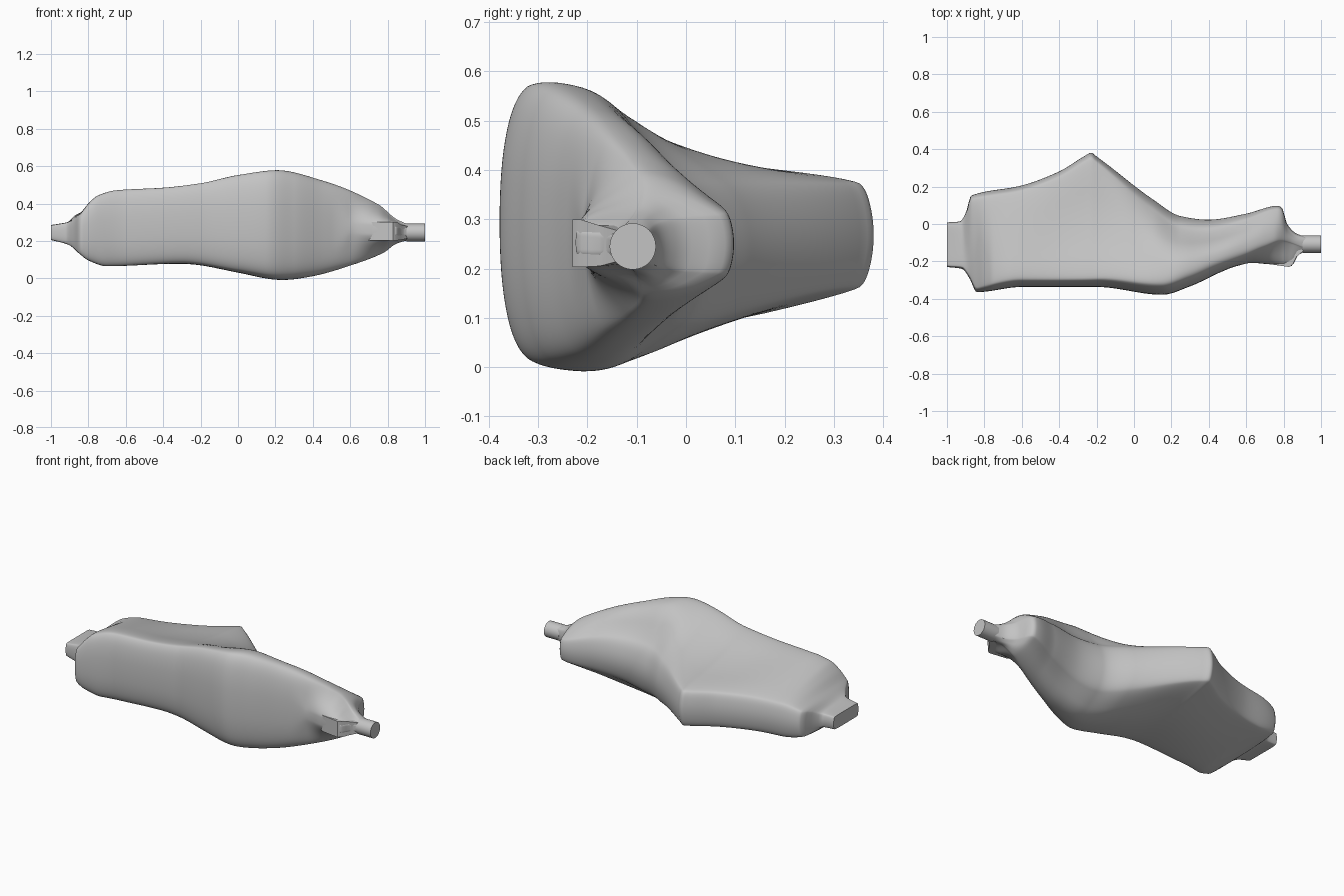
import bpy
import bmesh
import math
from mathutils import Vector, Matrix

default_cube = bpy.data.objects.get("Cube")
if default_cube:
    bpy.data.objects.remove(default_cube, do_unlink=True)

grey = bpy.data.materials.new("plain grey")
grey.use_nodes = True
grey.diffuse_color = (.55, .55, .55, 1)
grey.node_tree.nodes["Principled BSDF"].inputs["Base Color"].default_value = grey.diffuse_color


def make_curve(points):
    """Return a smooth function through the points that never overshoots them."""
    xs = [p[0] for p in points]
    ys = [p[1] for p in points]
    steps = [(ys[i + 1] - ys[i]) / (xs[i + 1] - xs[i]) for i in range(len(xs) - 1)]
    slopes = [steps[0]]
    for before, after in zip(steps, steps[1:]):
        same_direction = before * after > 0
        slopes.append(2 * before * after / (before + after) if same_direction else 0)
    slopes.append(steps[-1])

    def evaluate(x):
        i = 0
        while i < len(steps) - 1 and x > xs[i + 1]:
            i += 1
        width = xs[i + 1] - xs[i]
        t = (x - xs[i]) / width
        start = ys[i] + width * slopes[i] * t
        rise = steps[i] - slopes[i]
        bend = slopes[i] + slopes[i + 1] - 2 * steps[i]
        return start + width * (rise * t * t + bend * t * t * (t - 1))

    return evaluate


# Outlines along the length: plan edges, then heights at the front and back
front_edge = make_curve([(-1, -.23), (-.92, -.24), (-.88, -.29), (-.84, -.365), (-.6, -.338),
                         (-.2, -.338), (.15, -.38), (.3, -.335), (.45, -.265), (.6, -.2),
                         (.7, -.15), (.8, -.11), (.93, -.14)])
back_edge = make_curve([(-1, .01), (-.93, .015), (-.9, .06), (-.87, .155), (-.6, .21),
                        (-.4, .285), (-.26, .37), (-.23, .385), (-.2, .365), (.1, .14),
                        (.25, .05), (.4, .03), (.6, .06), (.77, .1), (.79, .09),
                        (.82, 0), (.87, -.05), (.93, -.07)])
front_top = make_curve([(-1, .285), (-.9, .305), (-.85, .34), (-.8, .405), (-.75, .45),
                        (-.65, .48), (-.4, .495), (-.2, .52), (0, .565), (.2, .588),
                        (.45, .53), (.75, .4), (.85, .315), (.93, .28)])
front_low = make_curve([(-1, .205), (-.9, .175), (-.85, .13), (-.8, .09), (-.7, .057),
                        (-.3, .075), (0, .03), (.23, -.004), (.4, .012), (.6, .065),
                        (.78, .135), (.85, .19), (.93, .21)])
back_top = make_curve([(-1, .285), (-.92, .29), (-.87, .34), (-.75, .37), (-.23, .383),
                       (.25, .4), (.5, .39), (.78, .32), (.93, .28)])
back_low = make_curve([(-1, .205), (-.92, .2), (-.87, .17), (-.75, .15), (-.23, .152),
                       (.25, .06), (.5, .11), (.78, .18), (.93, .21)])

# Swelling of the top and underside, and of the front at the narrow end
top_bulge = make_curve([(-1, 0), (-.7, .005), (-.2, -.03), (0, -.005), (.25, .06),
                        (.45, .045), (.7, .02), (.93, 0)])
low_bulge = make_curve([(-1, 0), (-.7, .012), (-.2, .035), (.25, .04), (.7, .02), (.93, 0)])
nose = make_curve([(-1, 0), (.5, 0), (.6, .013), (.7, .064), (.8, .113), (.84, .11),
                   (.88, .04), (.93, 0)])
back_roundness = make_curve([(-1, .2), (-.25, .2), (.1, .28), (.5, .25), (.78, .2), (.93, .2)])


def cross_section(x):
    """A wedge with a tall front, a short back and rounded corners."""
    yf, yb = front_edge(x), back_edge(x)
    upper, lower = front_top(x), front_low(x)
    rear_upper, rear_lower = back_top(x), back_low(x)
    lean = (upper - lower) / 10
    corner = (rear_upper - rear_lower) * back_roundness(x)
    centre = (upper + lower) / 2
    # The flat of the front narrows to the bracket width as the nose grows
    flank = max(min(.05, lean * 2.5), lean * 2.5 - nose(x) * 4)

    def half(z_front, z_back, bulge, side):
        return [
            (yf - nose(x) + lean * .12, centre + side * flank),
            (yf + lean * .55, z_front - side * lean * .7),
            (yf + lean * 1.3, z_front),
            ((yf + yb) / 2, (z_front + z_back) / 2 + side * bulge),
            (yb - corner, z_back),
            (yb - corner * .35, z_back - side * corner * .5),
        ]

    loop = [(yf - nose(x), centre)] + half(upper, rear_upper, top_bulge(x), 1)
    loop += [(yb, (rear_upper + rear_lower) / 2)]
    loop += half(lower, rear_lower, low_bulge(x), -1)[::-1]
    loop = [Vector(p) for p in loop]
    for _ in range(3):
        cut = []
        for a, b in zip(loop, loop[1:] + loop[:1]):
            cut += [a.lerp(b, .25), a.lerp(b, .75)]
        loop = cut
    return [(x, p.x, p.y) for p in loop]


def finish(bm, name, angle=40):
    """Turn the mesh into a smoothly shaded object of the one colour."""
    bmesh.ops.recalc_face_normals(bm, faces=bm.faces)
    mesh = bpy.data.meshes.new(name)
    bm.to_mesh(mesh)
    bm.free()
    mesh.materials.append(grey)
    obj = bpy.data.objects.new(name, mesh)
    bpy.context.collection.objects.link(obj)
    bpy.ops.object.select_all(action='DESELECT')
    obj.select_set(True)
    bpy.context.view_layer.objects.active = obj
    bpy.ops.object.shade_smooth_by_angle(angle=math.radians(angle))


# Main body, lofted along the length with its flat right-hand tab
bm = bmesh.new()
count = 200
rings = []
for i in range(count + 1):
    x = -1 + 1.93 * i / count
    rings.append([bm.verts.new(p) for p in cross_section(x)])
for ring, following in zip(rings, rings[1:]):
    for j in range(len(ring)):
        k = (j + 1) % len(ring)
        bm.faces.new((ring[j], ring[k], following[k], following[j]))
bm.faces.new(rings[0])
bm.faces.new(rings[-1])
finish(bm, "body", 60)

# Flat wedge that joins the narrow end to the nozzle
bm = bmesh.new()
plan = [(.66, -.17), (.72, -.214), (.83, -.23), (.85, -.215), (.87, -.175), (.91, -.14),
        (.91, -.076), (.87, -.06), (.75, -.04)]
base = bm.faces.new([bm.verts.new((x, y, .203)) for x, y in plan])
raised = bmesh.ops.extrude_face_region(bm, geom=[base])
for v in raised["geom"]:
    if isinstance(v, bmesh.types.BMVert):
        v.co.z = .3
for v in bm.verts:
    if v.co.x > .86:
        squeeze = .85 if v.co.x < .9 else .65
        v.co.z = .245 + (v.co.z - .25) * squeeze
finish(bm, "nozzle_bracket", 35)

# Round nozzle at the narrow end
bm = bmesh.new()
place = Matrix.Translation((.95, -.108, .245)) @ Matrix.Rotation(math.pi / 2, 4, 'Y')
bmesh.ops.create_cone(bm, cap_ends=True, segments=32, radius1=.047, radius2=.047,
                      depth=.1, matrix=place)
finish(bm, "nozzle")
